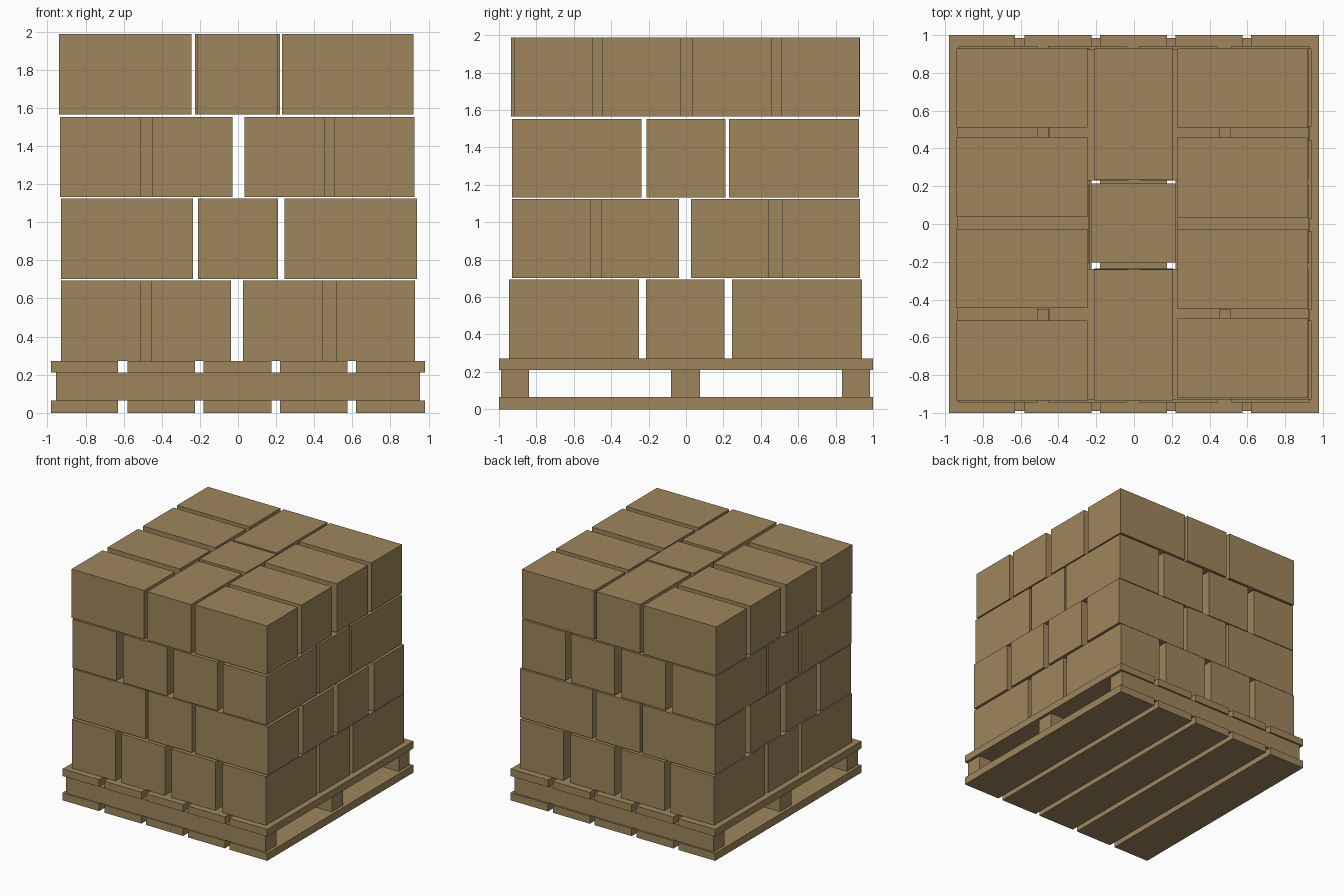
import bpy

if "Cube" in bpy.data.objects:
    bpy.data.objects.remove(bpy.data.objects["Cube"])

cardboard = bpy.data.materials.new("cardboard_tan")
cardboard.diffuse_color = (0.345, 0.24, 0.108, 1)
cardboard.use_nodes = True
cardboard.node_tree.nodes["Principled BSDF"].inputs["Base Color"].default_value = cardboard.diffuse_color


def box(name, x, y, z):
    """Axis-aligned block from three (min, max) ranges."""
    bpy.ops.mesh.primitive_cube_add(size=1, location=[(a + b) / 2 for a, b in (x, y, z)])
    o = bpy.context.object
    o.name = name
    o.scale = [b - a for a, b in (x, y, z)]
    bpy.ops.object.transform_apply(location=False, rotation=False, scale=True)
    o.data.materials.append(cardboard)


# Pallet: five boards below and above, three stringers between
board_ranges = [(-0.98, -0.63), (-0.58, -0.225), (-0.18, 0.175), (0.22, 0.575), (0.62, 0.98)]
for x in board_ranges:
    box("pallet_bottom_board", x, (-1, 1), (0, 0.065))
    box("pallet_top_board", x, (-1, 1), (0.21, 0.272))
for y in [(-0.99, -0.84), (-0.08, 0.075), (0.835, 0.985)]:
    box("pallet_stringer", (-0.955, 0.955), y, (0.065, 0.21))


def layer(number, z, outer, rows_low, rows_high, turned):
    """Two outer columns of four cartons, a middle column with one at each end.
    outer: low, middle and high ranges across the columns; turned swaps x and y."""
    def carton(u, v):
        x, y = (v, u) if turned else (u, v)
        box(f"carton_layer_{number}", x, y, z)
    low, mid, high = outer
    for v in rows_low:
        carton(low, v)
    for v in rows_high:
        carton(high, v)
    carton(mid, (rows_low[0][0], rows_low[0][0] + 0.695))
    carton(mid, (rows_low[3][1] - 0.695, rows_low[3][1]))


# Carton layers, alternately turned by a quarter; the lower three are hollow
rows_a = [(-0.93, -0.51), (-0.455, -0.038), (0.026, 0.445), (0.515, 0.93)]
rows_b = [(-0.935, -0.512), (-0.45, -0.03), (0.035, 0.455), (0.507, 0.925)]
rows_c = [(-0.935, -0.51), (-0.445, -0.027), (0.04, 0.46), (0.51, 0.93)]
rows_d = [(-0.92, -0.497), (-0.45, -0.03), (0.034, 0.458), (0.507, 0.928)]

layer(1, (0.272, 0.693), [(-0.945, -0.25), (-0.213, 0.206), (0.246, 0.942)], rows_a, rows_a, True)
layer(2, (0.703, 1.124), [(-0.93, -0.235), (-0.21, 0.21), (0.245, 0.94)], rows_a, rows_a, False)
layer(3, (1.132, 1.552), [(-0.93, -0.238), (-0.21, 0.21), (0.23, 0.925)], rows_b, rows_b, True)
layer(4, (1.565, 1.987), [(-0.94, -0.245), (-0.213, 0.206), (0.23, 0.922)], rows_c, rows_d, False)

# Centre carton closing the top layer
box("centre_carton", (-0.225, 0.22), (-0.205, 0.215), (1.565, 1.987))
